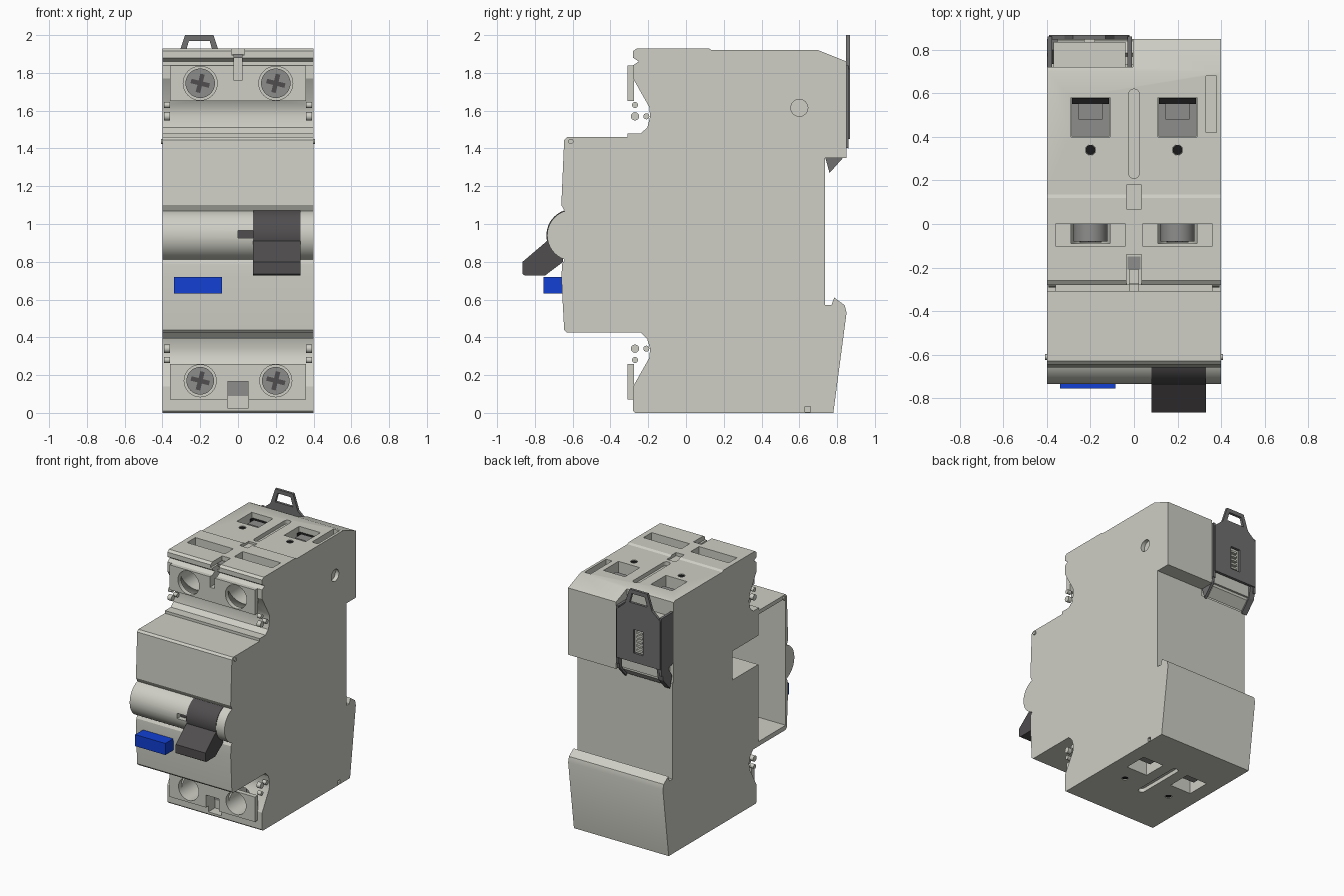
import bpy, bmesh, math
from mathutils import Vector, Matrix

if "Cube" in bpy.data.objects:
    bpy.data.objects.remove(bpy.data.objects["Cube"])


def material(name, rgb):
    m = bpy.data.materials.new(name)
    m.use_nodes = True
    m.diffuse_color = (*rgb, 1)
    m.node_tree.nodes["Principled BSDF"].inputs["Base Color"].default_value = (*rgb, 1)
    return m


LIGHT = material("light grey plastic", (0.62, 0.62, 0.56))
DARK = material("charcoal plastic", (0.08, 0.075, 0.078))
CLIP = material("clip grey", (0.16, 0.16, 0.16))
STEEL = material("screw steel", (0.27, 0.27, 0.26))
BLACK = material("black", (0.01, 0.01, 0.01))
BLUE = material("button blue", (0.006, 0.05, 0.65))
parts = []


def finish(name, bm, mat):
    bmesh.ops.recalc_face_normals(bm, faces=bm.faces)
    mesh = bpy.data.meshes.new(name)
    bm.to_mesh(mesh)
    bm.free()
    ob = bpy.data.objects.new(name, mesh)
    bpy.context.collection.objects.link(ob)
    mesh.materials.append(mat)
    parts.append(ob)
    return ob


def prism(name, pts, lo, hi, mat=LIGHT, axis="x"):
    """Extrude a 2D outline along an axis (y,z along x / x,z along y / x,y along z)."""
    place = {"x": lambda a, b, c: (c, a, b),
             "y": lambda a, b, c: (a, c, b),
             "z": lambda a, b, c: (a, b, c)}[axis]
    bm = bmesh.new()
    face = bm.faces.new([bm.verts.new(place(a, b, lo)) for a, b in pts])
    ext = bmesh.ops.extrude_face_region(bm, geom=[face])["geom"]
    step = Vector(place(0, 0, hi - lo))
    bmesh.ops.translate(bm, vec=step, verts=[g for g in ext if isinstance(g, bmesh.types.BMVert)])
    return finish(name, bm, mat)


def box(name, x, y, z, mat=LIGHT):
    return prism(name, [(y[0], z[0]), (y[1], z[0]), (y[1], z[1]), (y[0], z[1])], x[0], x[1], mat)


def disc(a, b, r, n=32):
    return [(a + r * math.cos(2 * math.pi * i / n), b + r * math.sin(2 * math.pi * i / n)) for i in range(n)]


def slot(a, b0, b1, r, n=8):
    """Rounded vertical slot outline."""
    top = [(a + r * math.cos(math.pi * i / n), b1 - r + r * math.sin(math.pi * i / n)) for i in range(n + 1)]
    return top + [(2 * a - p, b0 + b1 - q) for p, q in top]


def cut(target, *cutters):
    for c in cutters:
        c.hide_render = True
        mod = target.modifiers.new("cut", "BOOLEAN")
        mod.operation, mod.solver, mod.object = "DIFFERENCE", "EXACT", c
        bpy.context.view_layer.objects.active = target
        bpy.ops.object.modifier_apply(modifier=mod.name)
        parts.remove(c)
        bpy.data.objects.remove(c)


# Housing: side profile with the barrel bulge on the front
BY, BZ, BR = -0.60, 0.94, 0.135
barrel = [(BY - BR * math.cos(math.radians(t)), BZ + BR * math.sin(math.radians(t)))
          for t in range(-72, 73, 9)]
profile = [(-0.28, 0.01), (-0.27, 0), (0.78, 0), (0.85, 0.53), (0.84, 0.57), (0.785, 0.61), (0.77, 0.57),
           (0.735, 0.57), (0.735, 1.35), (0.85, 1.35), (0.85, 1.86), (0.70, 1.92), (0.135, 1.92),
           (0.12, 1.93), (-0.26, 1.93), (-0.28, 1.915), (-0.28, 1.88), (-0.25, 1.86), (-0.28, 1.84),
           (-0.28, 1.77), (-0.195, 1.62), (-0.19, 1.57), (-0.205, 1.51), (-0.24, 1.48), (-0.31, 1.48),
           (-0.31, 1.46), (-0.63, 1.46), (-0.645, 1.445), (-0.66, 1.10)]
profile += barrel[::-1]
profile += [(-0.655, 0.79), (-0.66, 0.72), (-0.645, 0.44), (-0.63, 0.425), (-0.24, 0.425), (-0.205, 0.39),
            (-0.19, 0.34), (-0.195, 0.29), (-0.28, 0.14)]
housing = prism("housing", profile, -0.40, 0.40)

# Open left-hand cover, side window and the clip recess at the back
cut(housing,
    box("c", (-0.5, 0.37), (-0.63, -0.30), (0.46, 1.43)),
    box("c", (-0.5, 0.37), (-0.32, 0.01), (1.05, 1.27)),
    box("c", (-0.5, -0.005), (0.72, 1), (1.3, 2.1)))

# Grooves, notches and slots
for z, h in ((1.92, 0.03), (0, 0.03)):
    y0 = 0.21 if z else 0.06
    cut(housing, prism("c", slot(0, y0, y0 + 0.41, 0.026), z - h, z + h, axis="z"))
cut(housing,
    box("c", (0.33, 0.38), (0.42, 0.68), (1.87, 2)),
    box("c", (-0.035, 0.035), (0.07, 0.18), (1.905, 2)),
    box("c", (-0.035, 0.035), (-0.4, -0.14), (1.895, 2)),
    box("c", (-0.02, 0.02), (-0.4, -0.2), (1.76, 2)),
    box("c", (-0.055, 0.055), (-0.4, -0.2), (0.025, 0.165)),
    box("c", (0.36, 0.5), (0.63, 0.66), (0.005, 0.035)),
    prism("c", disc(0.60, 1.615, 0.045), 0.37, 0.5),
    box("c", (0.0, 0.081), (-0.8, -0.69), (0.925, 0.965)))
box("upper_notch_back", (-0.03, 0.03), (-0.21, -0.15), (1.88, 1.9), STEEL)
box("lower_notch_back", (-0.053, 0.053), (-0.205, -0.198), (0.09, 0.165), STEEL)
box("barrel_slot_floor", (0.0, 0.08), (-0.695, -0.688), (0.925, 0.965), DARK)

# Terminal faces at top and bottom
upper_face = box("upper_terminal_face", (-0.36, 0.36), (-0.31, -0.275), (1.65, 1.84))
lower_face = box("lower_terminal_face", (-0.36, 0.36), (-0.31, -0.275), (0.07, 0.26))
cut(upper_face, box("c", (-0.02, 0.02), (-0.4, -0.2), (1.76, 2)))
cut(lower_face, box("c", (-0.055, 0.055), (-0.4, -0.2), (0.025, 0.165)))

for side in (-1, 1):
    cx = 0.2 * side
    # Screw wells with cross-head screws
    for face, z, r, label in ((upper_face, 1.745, 0.09, "upper"), (lower_face, 0.17, 0.085, "lower")):
        for target in (housing, face):
            cut(target, prism("c", disc(cx, z, r), -0.4, 0.0, axis="y"))
        prism(label + "_screw", disc(cx, z, r - 0.012), -0.08, 0.01, STEEL, "y")
        for turn in (0.25, 0.25 + math.pi / 2):
            bar = box(label + "_screw_cross", (-0.05, 0.05), (-0.086, -0.079), (-0.012, 0.012), DARK)
            bar.data.transform(Matrix.Translation((cx, 0, z)) @ Matrix.Rotation(turn, 4, "Y"))
    # Label windows above the upper screws
    cut(housing, box("c", sorted((0.04 * side, 0.36 * side)), (-0.10, 0), (1.86, 2)),
        box("c", (cx - 0.09, cx + 0.09), (-0.09, 0), (1.74, 1.9)))
    # Cable entries
    for y, z0, z1, deep in ((0.40, 1.75, 2.0, 1.755), (0.27, -0.1, 0.17, 0.155)):
        cut(housing, box("c", (cx - 0.09, cx + 0.09), (y, y + 0.18), (z0, z1)),
            prism("c", disc(cx, y - 0.06 if y > 0.3 else y - 0.13, 0.024, 16), z0, z1, axis="z"))
        box("cable_entry_floor", (cx - 0.088, cx + 0.088), (y + 0.002, y + 0.178), (deep - 0.004, deep + 0.004), STEEL)
        top = z0 > 0
        zc = 1.88 if top else 0.04
        box("cable_contact", (cx - 0.085, cx + 0.085), (y + 0.15, y + 0.178), sorted((deep, zc)), BLACK)
        box("cable_clamp", (cx - 0.055, cx + 0.055), (y + 0.08, y + 0.15), sorted((deep, zc)), STEEL)
        yh = y - 0.06 if top else y - 0.13
        prism("test_hole", disc(cx, yh, 0.023, 16), *((1.88, 1.915) if top else (0.005, 0.04)), BLACK, "z")
    # Hinge pins beside the terminals and on the cover corners
    ends = sorted((0.36 * side, 0.392 * side))
    for y, z, r in ((-0.27, 1.57, 0.022), (-0.27, 1.63, 0.016), (-0.21, 1.57, 0.016),
                    (-0.27, 0.34, 0.022), (-0.27, 0.28, 0.016), (-0.21, 0.34, 0.016)):
        prism("hinge_pin", disc(y, z, r, 16), *ends)
    prism("cover_pivot", disc(-0.61, 1.437, 0.014, 16), *sorted((0.37 * side, 0.408 * side)))

# Toggle: drum segment over the barrel and the angled lever
drum = [(BY - 0.139 * math.cos(math.radians(t)), BZ + 0.139 * math.sin(math.radians(t)))
        for t in range(-66, 71, 8)]
prism("toggle_drum", drum + [(-0.62, 1.05), (-0.62, 0.83)], 0.08, 0.33, DARK)
prism("toggle_lever", [(-0.865, 0.735), (-0.865, 0.80), (-0.73, 0.915), (-0.65, 0.88), (-0.65, 0.80),
                       (-0.745, 0.728), (-0.855, 0.728)], 0.08, 0.33, DARK)

# Test button
box("test_button", (-0.34, -0.085), (-0.755, -0.64), (0.632, 0.72), BLUE)

# Rail clip: pierced plate, side flanges, inner block and catches
plate = prism("clip_plate", [(-0.39, 1.45), (-0.02, 1.45), (-0.02, 1.82), (-0.09, 1.88), (-0.13, 2.0),
                             (-0.28, 2.0), (-0.32, 1.88), (-0.39, 1.82)], 0.848, 0.868, CLIP, "y")
cut(plate,
    prism("c", [(-0.28, 1.90), (-0.13, 1.90), (-0.15, 1.97), (-0.26, 1.97)], 0.8, 0.9, axis="y"),
    box("c", (-0.245, -0.165), (0.8, 0.9), (1.52, 1.70)))
for i in range(5):
    box("clip_spring_coil", (-0.23, -0.18), (0.835, 0.855), (1.535 + i * 0.033, 1.55 + i * 0.033), LIGHT)
box("clip_core", (-0.37, -0.04), (0.71, 0.835), (1.37, 1.80))
for x in (-0.397, -0.03):
    prism("clip_flange", [(0.72, 1.45), (0.86, 1.40), (0.86, 1.84), (0.72, 1.84)], x, x + 0.02, CLIP)
    prism("clip_catch", [(0.735, 1.36), (0.76, 1.27), (0.84, 1.36), (0.86, 1.46), (0.80, 1.46)],
          x, x + 0.045 if x < -0.2 else x + 0.02, CLIP)
prism("clip_foot", [(0.735, 1.37), (0.76, 1.29), (0.82, 1.35), (0.82, 1.37)], -0.35, -0.04, LIGHT)

# Smooth only the rounded surfaces
bpy.ops.object.select_all(action="DESELECT")
for ob in parts:
    ob.select_set(True)
bpy.context.view_layer.objects.active = housing
bpy.ops.object.shade_smooth_by_angle(angle=math.radians(25))
